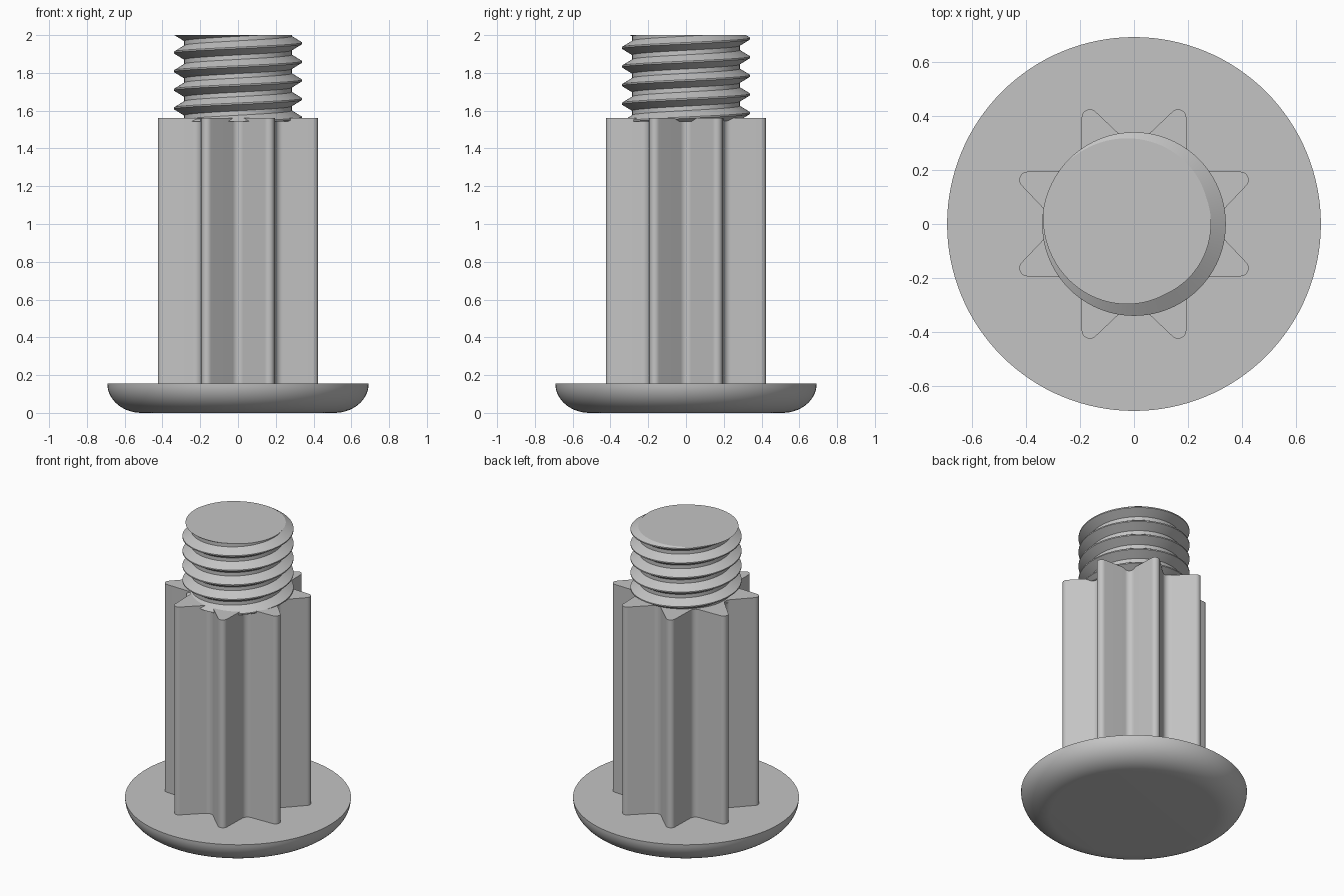
import bpy, bmesh, math
from mathutils import Vector

if "Cube" in bpy.data.objects:
    bpy.data.objects.remove(bpy.data.objects["Cube"])

steel = bpy.data.materials.new("steel_grey")
steel.diffuse_color = (0.55, 0.55, 0.55, 1)
steel.use_nodes = True
steel.node_tree.nodes["Principled BSDF"].inputs["Base Color"].default_value = steel.diffuse_color


def finish(bm, name, angle):
    bmesh.ops.recalc_face_normals(bm, faces=bm.faces)
    mesh = bpy.data.meshes.new(name)
    bm.to_mesh(mesh)
    bm.free()
    mesh.materials.append(steel)
    obj = bpy.data.objects.new(name, mesh)
    bpy.context.collection.objects.link(obj)
    bpy.ops.object.select_all(action='DESELECT')
    obj.select_set(True)
    bpy.context.view_layer.objects.active = obj
    bpy.ops.object.shade_smooth_by_angle(angle=math.radians(angle))
    return obj


def polar(r, a):
    return Vector((r * math.cos(a), r * math.sin(a)))


def fillet(prev, corner, nxt, radius, steps=8):
    """Arc points that round one corner of a 2D outline."""
    u, v = (prev - corner).normalized(), (nxt - corner).normalized()
    half = u.angle(v) / 2
    centre = corner + (u + v).normalized() * radius / math.sin(half)
    a = corner + u * radius / math.tan(half) - centre
    b = corner + v * radius / math.tan(half) - centre
    turn = math.atan2(a.x * b.y - a.y * b.x, a.dot(b))
    start = math.atan2(a.y, a.x)
    return [centre + polar(radius, start + turn * i / steps) for i in range(steps + 1)]


# Head: flat disc with a rounded lower rim
bm = bmesh.new()
SEG = 128
profile = [(0.51 + 0.182 * math.sin(t), 0.155 * (1 - math.cos(t)))
           for t in (math.pi / 2 * i / 14 for i in range(15))]
rings = [[bm.verts.new((*polar(r, 2 * math.pi * k / SEG), z)) for k in range(SEG)]
         for r, z in profile]
for lo, hi in zip(rings, rings[1:]):
    for k in range(SEG):
        n = (k + 1) % SEG
        bm.faces.new((lo[k], lo[n], hi[n], hi[k]))
bm.faces.new(rings[0][::-1])
bm.faces.new(rings[-1])
finish(bm, "head", 35)

# Shank: eight-pointed star with rounded tips and valleys, extruded upward
corners = [polar(0.501 if k % 2 else 0.281, k * math.pi / 8) for k in range(16)]
outline = []
for k, c in enumerate(corners):
    outline += fillet(corners[k - 1], c, corners[(k + 1) % 16], 0.03 if k % 2 else 0.04)
bm = bmesh.new()
base = bm.faces.new([bm.verts.new((p.x, p.y, 0.15)) for p in outline])
top = bmesh.ops.extrude_face_region(bm, geom=[base], use_keep_orig=True)["geom"]
bmesh.ops.translate(bm, verts=[g for g in top if isinstance(g, bmesh.types.BMVert)],
                    vec=(0, 0, 1.41))
finish(bm, "star_shank", 30)

# Threaded end: right-handed helical ridge, trimmed flat at both ends
PITCH, STEPS, TURNS = 0.0985, 96, 8
ridge = [(0.285, -0.5), (0.285, -0.38), (0.34, -0.04), (0.34, 0.04),
         (0.285, 0.38), (0.285, 0.5)]
bm = bmesh.new()
rows = []
for i in range(STEPS * TURNS + 1):
    z = 1.957 + PITCH * (i / STEPS - 6)
    a = 2 * math.pi * i / STEPS
    rows.append([bm.verts.new((*polar(r, a), z + PITCH * d)) for r, d in ridge])
for lo, hi in zip(rows, rows[1:]):
    for j in range(len(ridge) - 1):
        bm.faces.new((lo[j], hi[j], hi[j + 1], lo[j + 1]))
bmesh.ops.remove_doubles(bm, verts=bm.verts, dist=0.0005)
for z, up in ((2.0, 1), (1.542, -1)):
    cut = bmesh.ops.bisect_plane(bm, geom=bm.verts[:] + bm.edges[:] + bm.faces[:],
                                 dist=1e-6, plane_co=(0, 0, z), plane_no=(0, 0, up),
                                 clear_outer=True)["geom_cut"]
    rim = [e for e in cut if isinstance(e, bmesh.types.BMEdge) and e.is_boundary]
    bmesh.ops.contextual_create(bm, geom=rim)
finish(bm, "threaded_end", 28)
